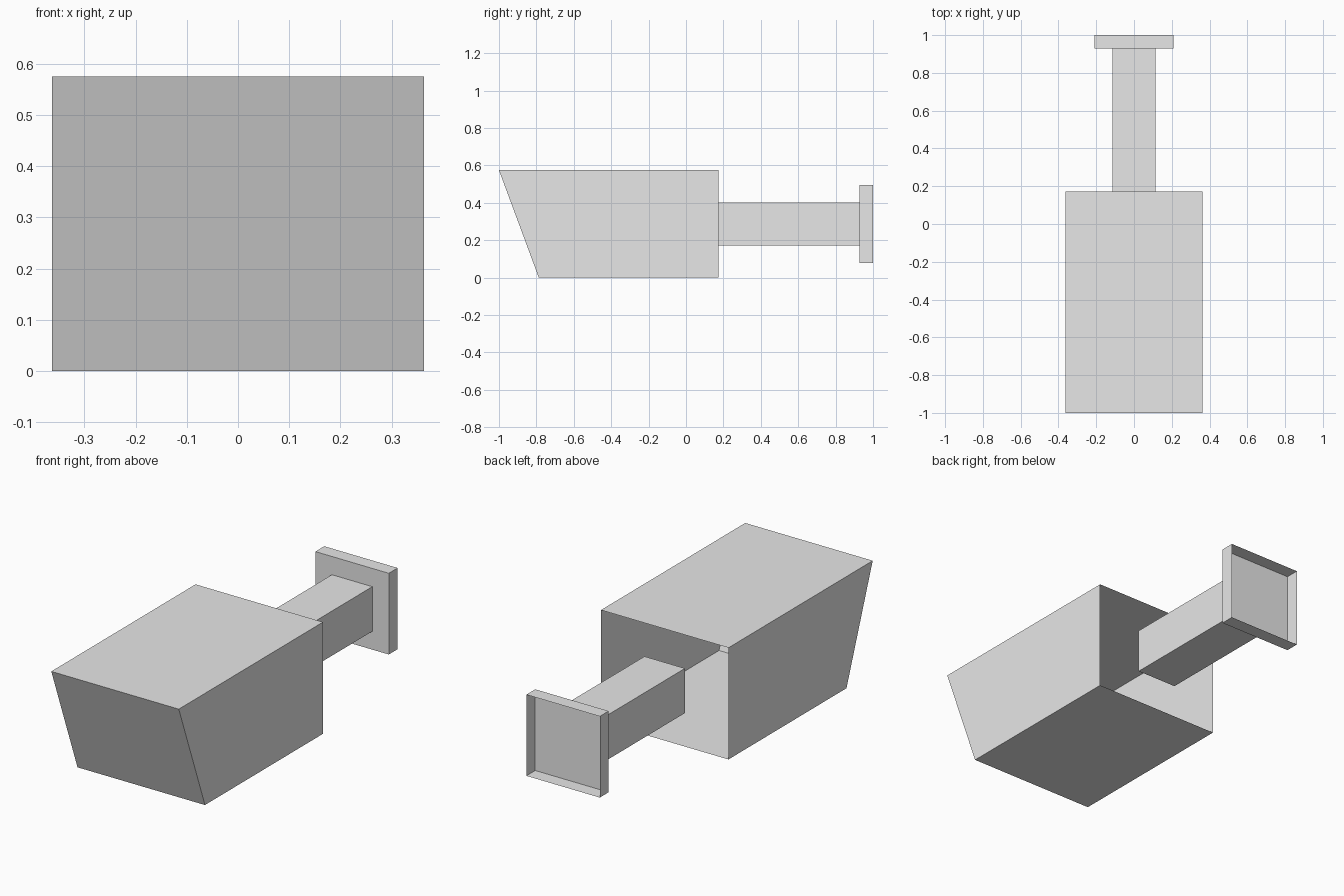
import bpy
import bmesh

cube = bpy.data.objects.get("Cube")
if cube:
    bpy.data.objects.remove(cube, do_unlink=True)

grey = bpy.data.materials.new("light_grey")
grey.use_nodes = True
colour = (0.8, 0.8, 0.8, 1)
grey.diffuse_color = colour
grey.node_tree.nodes["Principled BSDF"].inputs["Base Color"].default_value = colour

MID_Z = 0.2875


def open_box(name, half_width, half_height, y_front, y_back, slant=0.0):
    """Thin-walled box open at the back; slant pulls the lower front edge back."""
    bm = bmesh.new()
    bmesh.ops.create_cube(bm, size=2)
    for v in bm.verts:
        front, low = v.co.y < 0, v.co.z < 0
        v.co.x *= half_width
        v.co.z = MID_Z + v.co.z * half_height
        v.co.y = y_front if front else y_back
        if front and low:
            v.co.y += slant
    bm.normal_update()
    back = [f for f in bm.faces if f.normal.y > 0.99]
    bmesh.ops.delete(bm, geom=back, context='FACES_ONLY')
    mesh = bpy.data.meshes.new(name)
    bm.to_mesh(mesh)
    bm.free()
    mesh.materials.append(grey)
    obj = bpy.data.objects.new(name, mesh)
    bpy.context.collection.objects.link(obj)
    return obj


# Hollow housing with a slanted front
open_box("housing", 0.363, MID_Z, -1.0, 0.173, slant=0.213)
# Square shaft behind the housing
open_box("shaft", 0.115, 0.115, 0.173, 0.928)
# Shallow end tray, open to the rear
open_box("end_flange", 0.209, 0.209, 0.928, 1.0)
